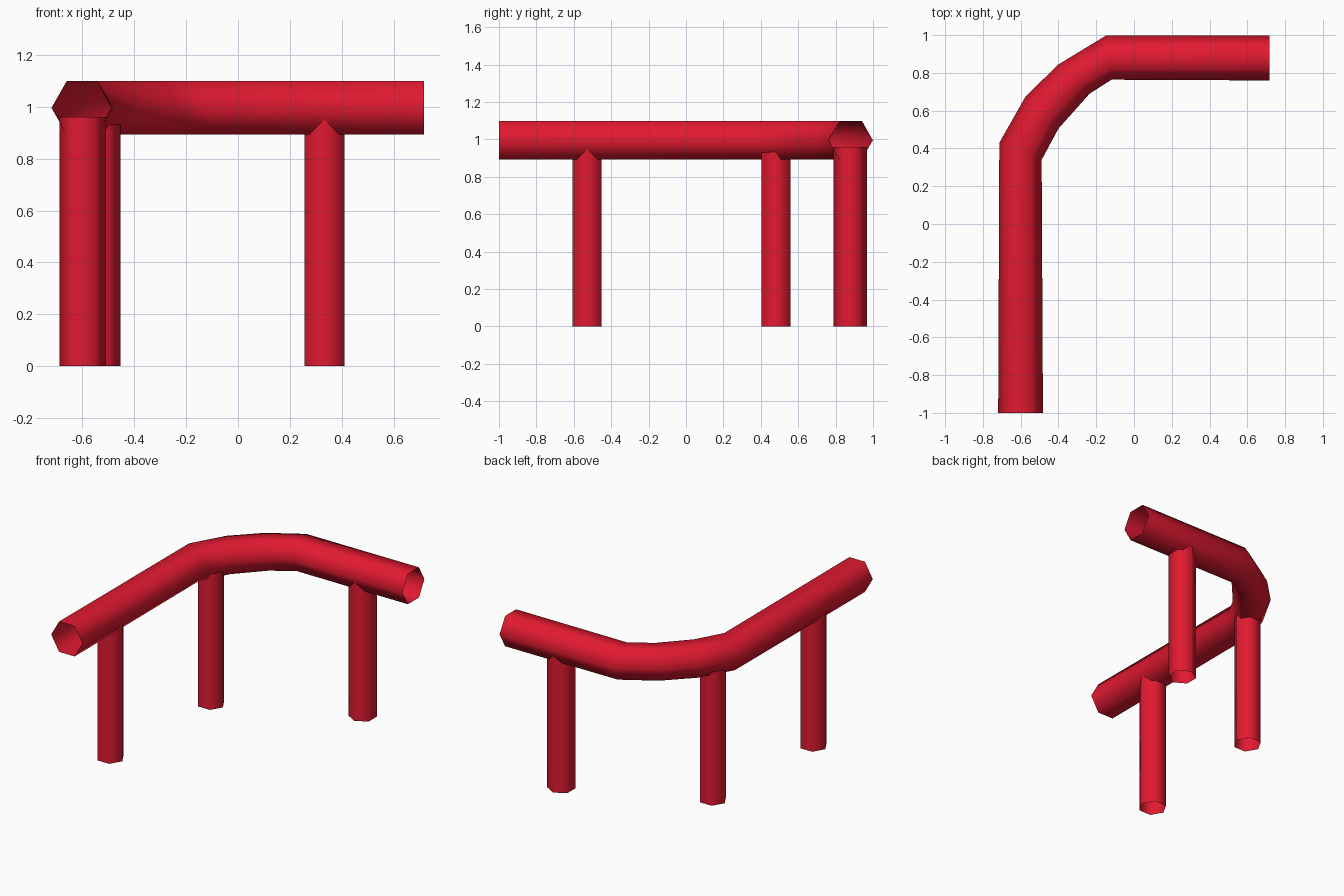
import bpy, bmesh, math
from mathutils import Vector

if "Cube" in bpy.data.objects:
    bpy.data.objects.remove(bpy.data.objects["Cube"])

red = bpy.data.materials.new("red_paint")
red.diffuse_color = (0.75, 0.01, 0.03, 1)
red.use_nodes = True
red.node_tree.nodes["Principled BSDF"].inputs["Base Color"].default_value = red.diffuse_color
SIDES = 6


def tube(name, rings):
    """Open smooth-shaded tube; each ring is (centre, axis_a, axis_b)."""
    bm = bmesh.new()
    loops = []
    for c, a, b in rings:
        angles = [2 * math.pi * i / SIDES for i in range(SIDES)]
        loops.append([bm.verts.new(c + a * math.cos(t) + b * math.sin(t)) for t in angles])
    for lo, hi in zip(loops, loops[1:]):
        for i in range(SIDES):
            j = (i + 1) % SIDES
            bm.faces.new((lo[i], lo[j], hi[j], hi[i])).smooth = True
    mesh = bpy.data.meshes.new(name)
    bm.to_mesh(mesh)
    bm.free()
    mesh.materials.append(red)
    obj = bpy.data.objects.new(name, mesh)
    bpy.context.collection.objects.link(obj)
    return obj


# Bent handrail: outer and inner corner of each section, seen from above
RAIL_Z, RAIL_R = 0.996, 0.12
sections = [
    ((-0.719, -1.0), (-0.482, -1.0)),
    ((-0.713, 0.43), (-0.489, 0.34)),
    ((-0.574, 0.675), (-0.40, 0.505)),
    ((-0.40, 0.845), (-0.235, 0.69)),
    ((-0.146, 0.999), (-0.119, 0.764)),
    ((0.717, 0.999), (0.717, 0.76)),
]
rings = []
for outer, inner in sections:
    o, i = Vector((*outer, RAIL_Z)), Vector((*inner, RAIL_Z))
    # vertical axis negated so that faces point outwards
    rings.append(((o + i) / 2, (i - o) / 2, Vector((0, 0, -RAIL_R))))
rail = tube("handrail", rings)

# Posts: x, y, direction of the hexagon's corner
POST_R, POST_TOP = 0.0895, 0.96
posts = [("front_post", -0.599, -0.528, 0),
         ("corner_post", -0.542, 0.482, 0),
         ("back_post", 0.333, 0.877, math.pi / 2)]
for name, x, y, turn in posts:
    a = Vector((math.cos(turn), math.sin(turn), 0)) * POST_R
    b = Vector((-math.sin(turn), math.cos(turn), 0)) * POST_R
    tube(name, [(Vector((x, y, z)), a, b) for z in (0, POST_TOP)])
